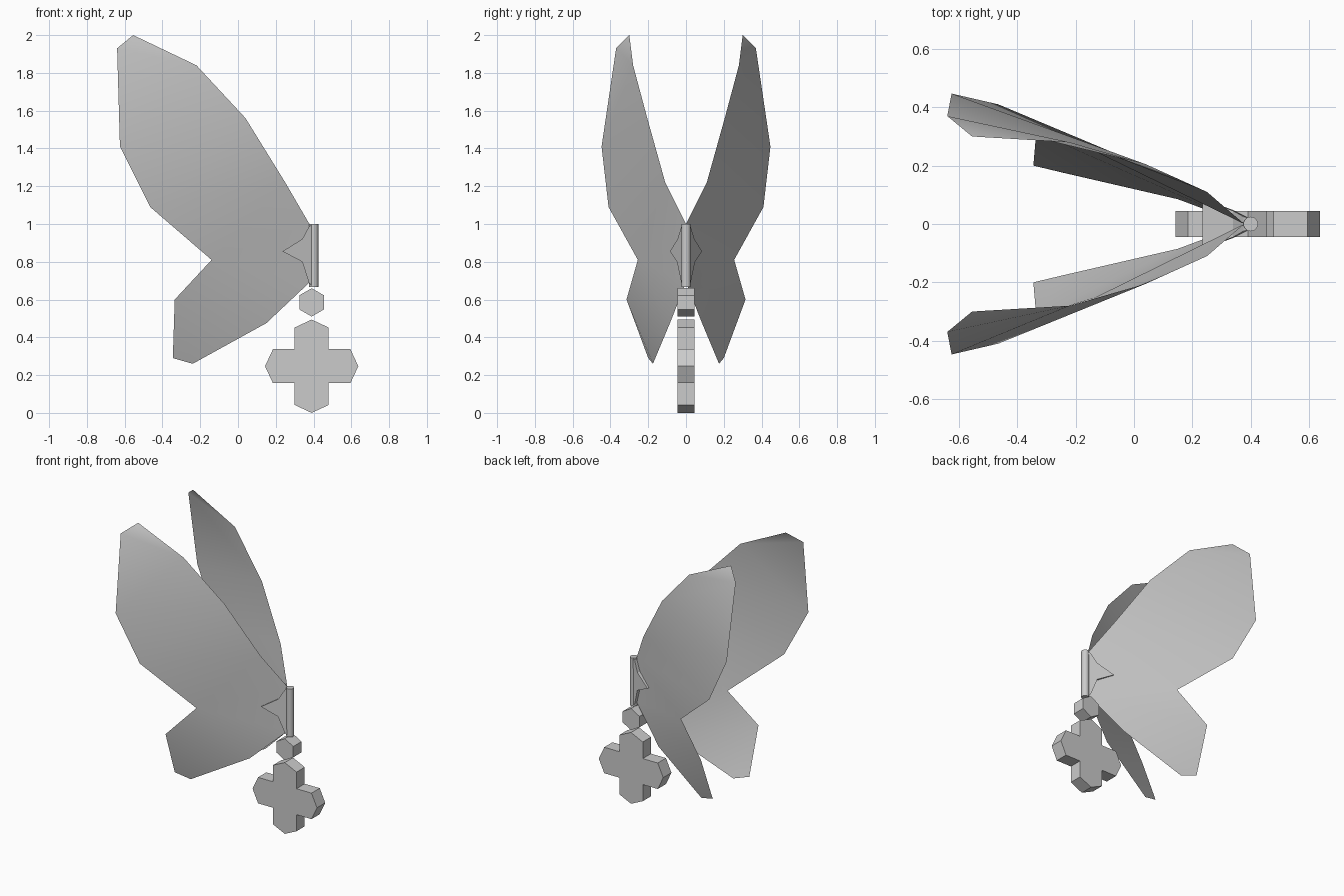
import bpy
import math

cube = bpy.data.objects.get("Cube")
if cube:
    bpy.data.objects.remove(cube, do_unlink=True)

grey = bpy.data.materials.new("plain grey")
grey.use_nodes = True
colour = (0.6, 0.6, 0.6, 1)
grey.diffuse_color = colour
grey.node_tree.nodes["Principled BSDF"].inputs["Base Color"].default_value = colour


def build(name, verts, faces, smooth_angle=None):
    mesh = bpy.data.meshes.new(name)
    mesh.from_pydata(verts, [], faces)
    mesh.materials.append(grey)
    obj = bpy.data.objects.new(name, mesh)
    bpy.context.collection.objects.link(obj)
    bpy.ops.object.select_all(action="DESELECT")
    obj.select_set(True)
    bpy.context.view_layer.objects.active = obj
    if smooth_angle:
        bpy.ops.object.shade_smooth_by_angle(angle=math.radians(smooth_angle))
    return obj


def prism(name, points, widths):
    """Solid between mirrored copies of an x-z outline, half width per point."""
    n = len(points)
    verts = [(x, side * w, z) for side in (-1, 1)
             for (x, z), w in zip(points, widths)]
    faces = [tuple(range(n)), tuple(reversed(range(n, 2 * n)))]
    faces += [(i, i + n, (i + 1) % n + n, (i + 1) % n) for i in range(n)]
    return build(name, verts, faces)


# Wings: leading edge and trailing edge from tip to root, then the lower lobe
leading = [(-0.555, 0.30, 2.0), (-0.22, 0.28, 1.84), (0.04, 0.205, 1.56),
           (0.25, 0.11, 1.22), (0.378, 0, 1.0)]
trailing = [(-0.64, 0.37, 1.93), (-0.625, 0.447, 1.41), (-0.465, 0.41, 1.09),
            (-0.14, 0.255, 0.81)]
lobe = [(0.378, 0, 0.69), (0.15, 0.085, 0.475), (-0.335, 0.315, 0.60),
        (-0.345, 0.20, 0.29), (-0.24, 0.175, 0.26)]
wing_faces = [(0, 1, 5)] + [(i, i + 1, i + 5, i + 4) for i in (1, 2, 3)]
wing_faces += [(4, 9, 8), (8, 9, 10, 11), (11, 10, 13, 12)]
for name, side in (("right_wing", -1), ("left_wing", 1)):
    verts = [(x, side * y, z) for x, y, z in leading + trailing + lobe]
    faces = wing_faces if side < 0 else [f[::-1] for f in wing_faces]
    build(name, verts, faces, 25)

# Pointed collar gripping the wing roots
collar = [(0.395, 1.0), (0.375, 0.985), (0.34, 0.92), (0.235, 0.855),
          (0.34, 0.80), (0.375, 0.69), (0.395, 0.667)]
prism("collar", collar, [0.02, 0.025, 0.045, 0.085, 0.048, 0.025, 0.02])

# Round post in front of the collar
bpy.ops.mesh.primitive_cylinder_add(vertices=20, radius=0.025, depth=0.333,
                                    location=(0.4, 0, 0.8335))
post = bpy.context.object
post.name = "post"
post.data.materials.append(grey)
bpy.ops.object.shade_smooth_by_angle(angle=math.radians(30))

# Hexagonal bead
bead = [(0.39 + 0.075 * math.sin(i * math.pi / 3),
         0.585 + 0.075 * math.cos(i * math.pi / 3)) for i in range(6)]
prism("hexagon_bead", bead, [0.045] * 6)

# Cross pendant: one arm turned four times
arm = [(-0.09, 0.09), (-0.09, 0.205), (0, 0.247), (0.09, 0.205)]
cross = []
for turn in range(4):
    c, s = round(math.cos(turn * math.pi / 2)), round(math.sin(turn * math.pi / 2))
    cross += [(0.39 + c * u + s * v, 0.25 - s * u + c * v) for u, v in arm]
pendant = prism("cross_pendant", cross, [0.045] * len(cross))
pendant.location.z = -0.003
